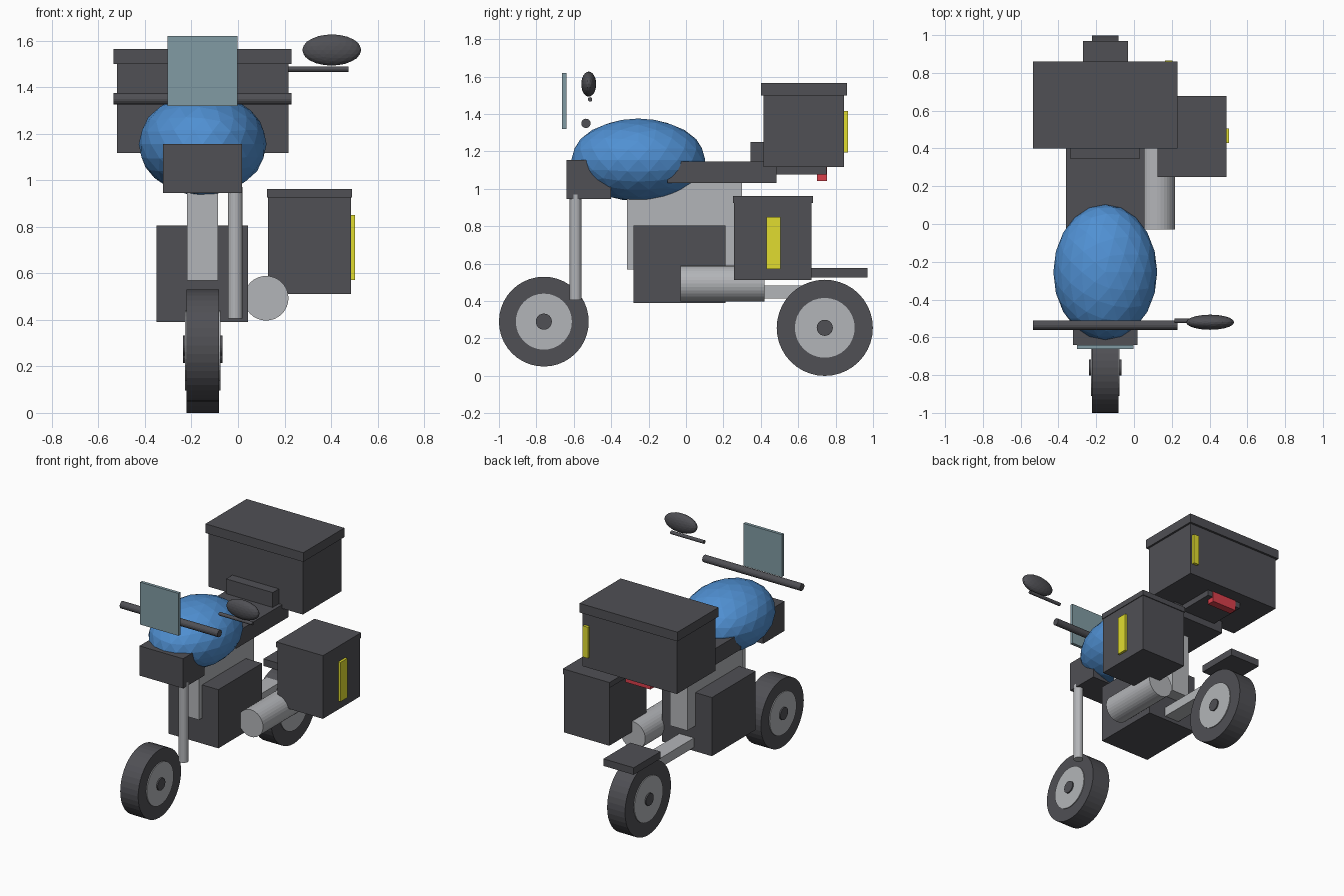
import bpy
from math import pi

if "Cube" in bpy.data.objects:
    bpy.data.objects.remove(bpy.data.objects["Cube"])

CX = -0.152  # centre plane of the bike


def material(name, rgb):
    m = bpy.data.materials.new(name)
    m.diffuse_color = (*rgb, 1)
    m.use_nodes = True
    m.node_tree.nodes["Principled BSDF"].inputs["Base Color"].default_value = m.diffuse_color
    return m


DARK = material("dark", (0.08, 0.08, 0.09))
METAL = material("metal", (0.45, 0.46, 0.48))
BLUE = material("blue", (0.08, 0.28, 0.65))
YELLOW = material("yellow", (0.75, 0.72, 0.03))
RED = material("red", (0.7, 0.05, 0.07))
GLASS = material("glass", (0.22, 0.33, 0.37))


def finish(name, mat):
    ob = bpy.context.object
    ob.name = name
    ob.data.materials.append(mat)
    return ob


def box(name, x, y, z, mat=DARK):
    """Box from (min, max) pairs."""
    bpy.ops.mesh.primitive_cube_add(size=1, location=[(a + b) / 2 for a, b in (x, y, z)])
    bpy.context.object.scale = [b - a for a, b in (x, y, z)]
    return finish(name, mat)


def rod(name, axis, centre, radius, length, mat=DARK, sides=32):
    rot = {"x": (0, pi / 2, 0), "y": (pi / 2, 0, 0), "z": (0, 0, 0)}[axis]
    bpy.ops.mesh.primitive_cylinder_add(vertices=sides, radius=radius, depth=length,
                                        location=centre, rotation=rot)
    return finish(name, mat)


def ellipsoid(name, centre, radii, mat):
    bpy.ops.mesh.primitive_ico_sphere_add(subdivisions=3, radius=1, location=centre)
    bpy.context.object.scale = radii
    return finish(name, mat)


# Wheels: tyre, rim disc and hub
for side, y, z, r, rim in (("front", -0.76, 0.29, 0.24, 0.15), ("rear", 0.742, 0.257, 0.257, 0.16)):
    c = (CX, y, z)
    rod(side + "_tyre", "x", c, r, 0.14, DARK, 40)
    rod(side + "_rim", "x", c, rim, 0.152, METAL)
    rod(side + "_hub", "x", c, 0.043, 0.17, DARK, 24)

# Chassis and running gear
rod("fork", "z", (-0.012, -0.59, 0.688), 0.032, 0.565, METAL, 20)
box("frame", (-0.22, -0.085), (-0.315, 0.30), (0.57, 1.035), METAL)
box("engine", (-0.35, 0.042), (-0.28, 0.21), (0.39, 0.805))
rod("exhaust", "y", (0.121, 0.195, 0.493), 0.096, 0.45, METAL)
box("swingarm", (-0.21, -0.095), (0.15, 0.74), (0.415, 0.482), METAL)
box("rear_fender", (-0.27, -0.033), (0.67, 0.97), (0.527, 0.577))

# Body
ellipsoid("fuel_tank", (CX, -0.255, 1.155), (0.275, 0.358, 0.221), BLUE)
box("headlight_block", (-0.323, 0.018), (-0.64, -0.40), (0.945, 1.155))
box("seat", (-0.36, 0.055), (-0.10, 0.485), (1.03, 1.145))
box("backrest", (-0.335, 0.03), (0.345, 0.43), (1.14, 1.25))
box("windscreen", (-0.302, -0.002), (-0.662, -0.64), (1.32, 1.62), GLASS)

# Handlebar and mirror
rod("handlebar", "x", (CX, -0.535, 1.35), 0.025, 0.765, DARK, 16)
rod("mirror_stem", "x", (0.345, -0.513, 1.478), 0.012, 0.26, DARK, 12)
ellipsoid("mirror", (0.403, -0.52, 1.56), (0.127, 0.04, 0.067), DARK)

# Top case, rack and tail light
box("top_case", (-0.52, 0.217), (0.415, 0.845), (1.118, 1.51))
box("top_case_lid", (-0.535, 0.231), (0.40, 0.86), (1.50, 1.565))
box("top_case_reflector", (0.163, 0.203), (0.84, 0.865), (1.195, 1.415), YELLOW)
box("rack", (-0.29, -0.015), (0.40, 0.75), (1.077, 1.125))
box("tail_light", (-0.25, -0.055), (0.70, 0.755), (1.043, 1.12), RED)

# Side case
box("side_case", (0.13, 0.485), (0.257, 0.672), (0.512, 0.93))
box("side_case_lid", (0.124, 0.49), (0.25, 0.678), (0.925, 0.963))
box("side_case_reflector", (0.48, 0.502), (0.43, 0.506), (0.572, 0.85), YELLOW)
